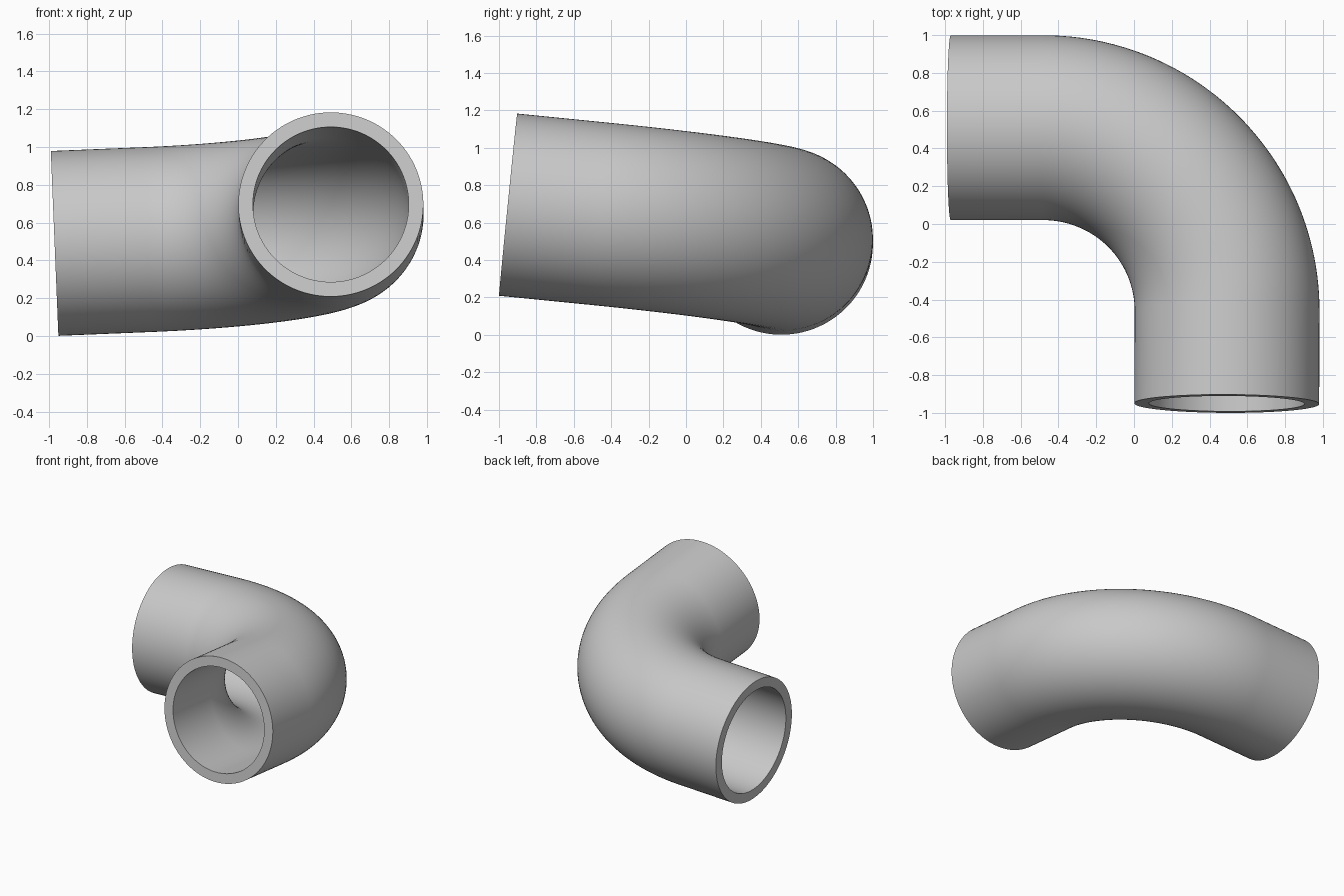
import bpy, bmesh
from math import sin, cos, pi, radians
from mathutils import Vector

cube = bpy.data.objects.get("Cube")
if cube:
    bpy.data.objects.remove(cube, do_unlink=True)

OUTER, INNER = 0.4895, 0.412      # pipe radii
BEND = 2 * OUTER                  # centreline bend radius
LEG = 3 * OUTER                   # corner to open end
SIDES, STEPS = 96, 48

# Tilted plane of the bend: where the legs would meet, and their directions
corner = Vector((0.497, 0.51, 0.55))
leg_a = Vector((-1, 0, -0.041)).normalized()
leg_b = Vector((0, -1, 0.1))
leg_b = (leg_b - leg_b.dot(leg_a) * leg_a).normalized()
normal = leg_a.cross(leg_b).normalized()
pivot = corner + BEND * (leg_a + leg_b)

# Stations along the centreline: (centre, radial direction)
stations = [(corner + LEG * leg_a, -leg_b)]
for i in range(STEPS + 1):
    a = i / STEPS * pi / 2
    radial = -leg_b * cos(a) - leg_a * sin(a)
    stations.append((pivot + BEND * radial, radial))
stations.append((corner + LEG * leg_b, -leg_a))


def bridge(bm, ring_a, ring_b):
    """Join two rings of vertices with a band of quads."""
    for k in range(SIDES):
        n = (k + 1) % SIDES
        bm.faces.new((ring_a[k], ring_a[n], ring_b[n], ring_b[k]))


def sweep(bm, radius):
    """Sweep a circle along the stations and return its rings."""
    rings = []
    for centre, radial in stations:
        ring = []
        for k in range(SIDES):
            t = 2 * pi * k / SIDES
            ring.append(bm.verts.new(centre + radius * (radial * cos(t) + normal * sin(t))))
        rings.append(ring)
    for first, second in zip(rings, rings[1:]):
        bridge(bm, first, second)
    return rings


# Outer wall, bore and flat rims
bm = bmesh.new()
outer = sweep(bm, OUTER)
bore = sweep(bm, INNER)
for end in (0, -1):
    bridge(bm, outer[end], bore[end])
bmesh.ops.recalc_face_normals(bm, faces=bm.faces[:])
mesh = bpy.data.meshes.new("pipe_elbow")
bm.to_mesh(mesh)
bm.free()

# Plain grey material
grey = bpy.data.materials.new("light grey")
grey.use_nodes = True
colour = (0.58, 0.58, 0.58, 1)
grey.diffuse_color = colour
grey.node_tree.nodes["Principled BSDF"].inputs["Base Color"].default_value = colour
mesh.materials.append(grey)

elbow = bpy.data.objects.new("pipe_elbow", mesh)
bpy.context.collection.objects.link(elbow)
bpy.ops.object.select_all(action="DESELECT")
elbow.select_set(True)
bpy.context.view_layer.objects.active = elbow
bpy.ops.object.shade_smooth_by_angle(angle=radians(30))
